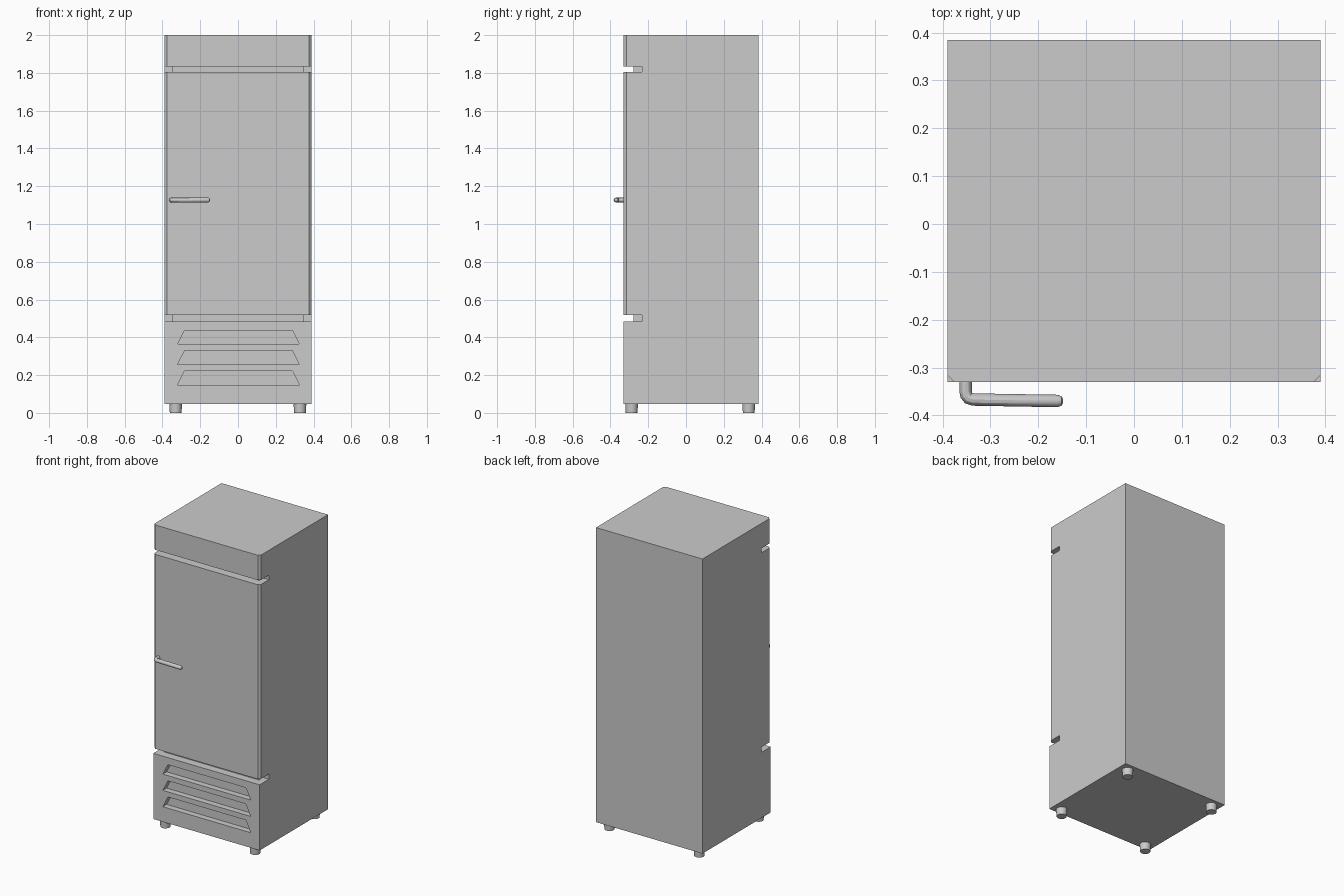
import bpy, bmesh
from mathutils import Vector

if "Cube" in bpy.data.objects:
    bpy.data.objects.remove(bpy.data.objects["Cube"])

W = 0.39            # half width
FRONT, BACK = -0.33, 0.385


def finish(name, bm):
    bmesh.ops.recalc_face_normals(bm, faces=bm.faces)
    me = bpy.data.meshes.new(name)
    bm.to_mesh(me)
    bm.free()
    ob = bpy.data.objects.new(name, me)
    bpy.context.collection.objects.link(ob)
    return ob


def prism(name, pts, direction, chamfer_above=None, size=0.014):
    """Extrude a flat outline; optionally chamfer its upright front corners."""
    bm = bmesh.new()
    face = bm.faces.new([bm.verts.new(p) for p in pts])
    res = bmesh.ops.extrude_face_region(bm, geom=[face], use_keep_orig=True)
    verts = [g for g in res["geom"] if isinstance(g, bmesh.types.BMVert)]
    bmesh.ops.translate(bm, verts=verts, vec=Vector(direction))
    if chamfer_above is not None:
        edges = [e for e in bm.edges
                 if all(abs(v.co.y - FRONT) < 1e-4 and v.co.z > chamfer_above for v in e.verts)
                 and abs(e.verts[0].co.x - e.verts[1].co.x) < 1e-4]
        bmesh.ops.bevel(bm, geom=edges, offset=size, segments=1, affect='EDGES')
    return finish(name, bm)


def box(name, x, y0, y1, z0, z1, chamfer_above=None):
    pts = [(-x, y0, z0), (-x, y1, z0), (-x, y1, z1), (-x, y0, z1)]
    return prism(name, pts, (2 * x, 0, 0), chamfer_above)


# Cabinet: side profile with the door opening notched into the front
profile = [(FRONT, 0.048), (BACK, 0.048), (BACK, 2.0), (FRONT, 2.0),
           (FRONT, 1.835), (-0.233, 1.835), (-0.233, 0.483), (FRONT, 0.483)]
cabinet = prism("cabinet", [(-W, y, z) for y, z in profile], (2 * W, 0, 0), 1.7)

# Vent slots cut into the lower panel
for z0, z1 in ((0.148, 0.222), (0.256, 0.329), (0.364, 0.436)):
    outline = [(-0.32, z0), (0.325, z0), (0.288, z1), (-0.283, z1)]
    cutter = prism("vent_cutter", [(x, FRONT - 0.05, z) for x, z in outline], (0, 0.09, 0))
    cutter.hide_render = True
    mod = cabinet.modifiers.new("vent", 'BOOLEAN')
    mod.operation, mod.solver, mod.object = 'DIFFERENCE', 'EXACT', cutter
    bpy.context.view_layer.objects.active = cabinet
    bpy.ops.object.modifier_apply(modifier=mod.name)
    bpy.data.objects.remove(cutter)

# Inner frame, door seal and door
box("inner_frame", 0.347, -0.277, -0.233, 0.483, 1.835)
box("door_seal", W, -0.287, -0.233, 0.517, 1.805)
box("door", W, FRONT, -0.287, 0.517, 1.805, 0.0)

# Handle: bent round bar with rounded end
curve = bpy.data.curves.new("handle", 'CURVE')
curve.dimensions = '3D'
path = [(-0.352, -0.32, 0.013), (-0.352, -0.35, 0.013), (-0.3505, -0.358, 0.013),
        (-0.346, -0.364, 0.013), (-0.336, -0.367, 0.013), (-0.16, -0.370, 0.013),
        (-0.152, -0.370, 0.010), (-0.148, -0.370, 0.004)]
sp = curve.splines.new('POLY')
sp.points.add(len(path) - 1)
for p, (x, y, r) in zip(sp.points, path):
    p.co, p.radius = (x, y, 1.127, 1), r
curve.bevel_depth = 1.0
curve.bevel_resolution = 4
curve.use_fill_caps = True
handle = bpy.data.objects.new("handle", curve)
bpy.context.collection.objects.link(handle)
bpy.ops.object.select_all(action='DESELECT')
handle.select_set(True)
bpy.context.view_layer.objects.active = handle
bpy.ops.object.convert(target='MESH')
bpy.ops.object.shade_smooth_by_angle()

# Four round feet
for side, x in (("left", -0.33), ("right", 0.328)):
    for end, y in (("front", -0.288), ("back", 0.332)):
        bpy.ops.mesh.primitive_cone_add(vertices=24, radius1=0.031, radius2=0.034,
                                        depth=0.05, location=(x, y, 0.025))
        bpy.context.object.name = f"{end}_{side}_foot"
        bpy.ops.object.shade_smooth_by_angle()
